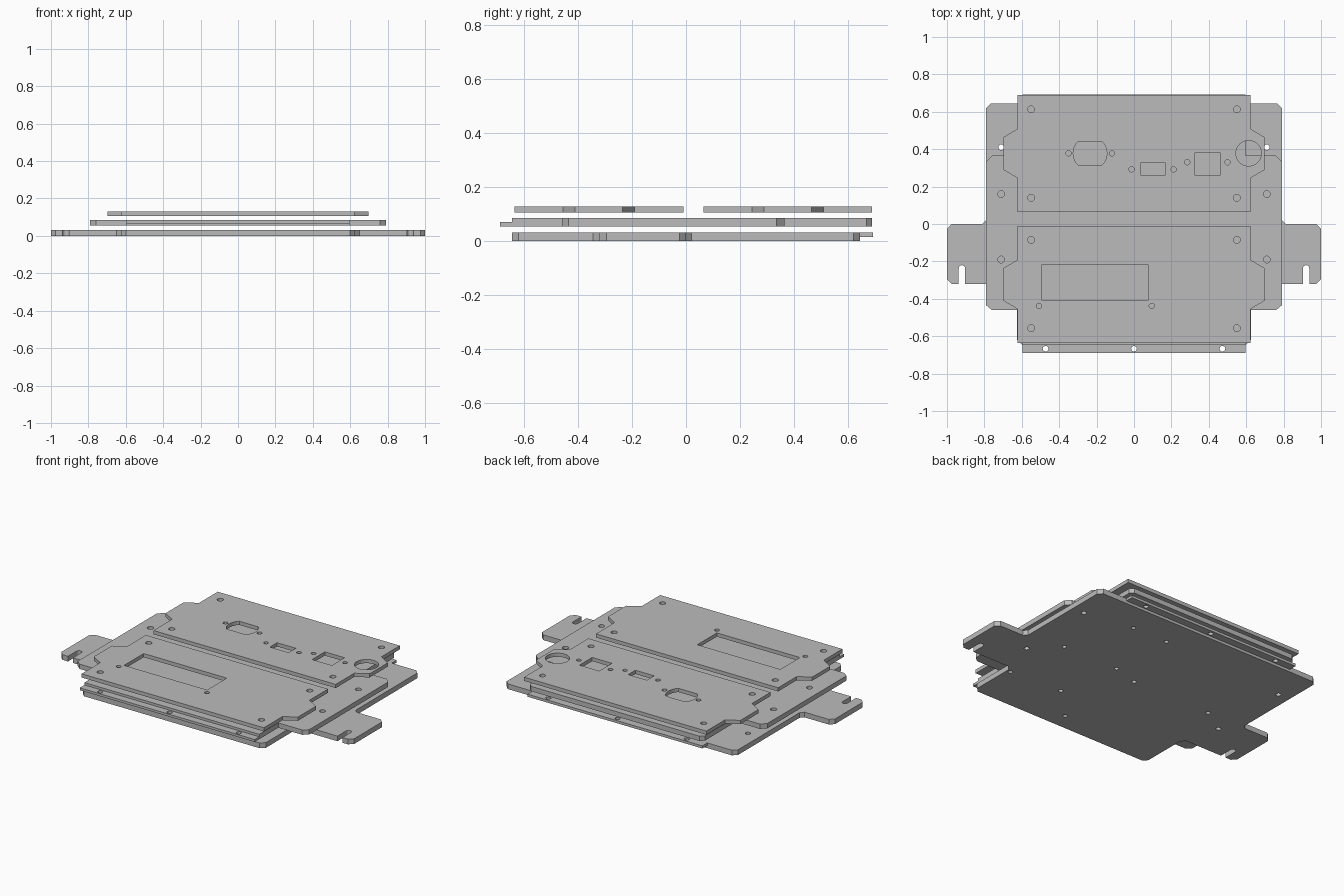
import bpy
import bmesh
from math import cos, sin, pi, radians

cube = bpy.data.objects.get("Cube")
if cube:
    bpy.data.objects.remove(cube, do_unlink=True)

steel = bpy.data.materials.new("plain grey")
steel.use_nodes = True
grey = (0.5, 0.5, 0.5, 1)
steel.diffuse_color = grey
steel.node_tree.nodes["Principled BSDF"].inputs["Base Color"].default_value = grey


def mirrored(half):
    """Close a right-hand half outline by mirroring it across x = 0."""
    return half + [(-x, y) for x, y in reversed(half)]


def rect(x0, x1, y0, y1):
    return [(x0, y0), (x1, y0), (x1, y1), (x0, y1)]


def circle(x, y, r=0.018, n=24):
    return [(x + r * cos(2 * pi * i / n), y + r * sin(2 * pi * i / n)) for i in range(n)]


def pair(x, y, r=0.018):
    return [circle(x, y, r), circle(-x, y, r)]


def plate(name, outline, holes, z0, z1):
    """Extrude a flat outline with cut-outs between two heights."""
    curve = bpy.data.curves.new(name, "CURVE")
    curve.dimensions = "2D"
    curve.fill_mode = "BOTH"
    curve.extrude = (z1 - z0) / 2
    for loop in [outline] + holes:
        spline = curve.splines.new("POLY")
        spline.points.add(len(loop) - 1)
        for point, (x, y) in zip(spline.points, loop):
            point.co = (x, y, 0, 1)
        spline.use_cyclic_u = True
    helper = bpy.data.objects.new(name + "_profile", curve)
    mesh = bpy.data.meshes.new_from_object(helper)
    bpy.data.objects.remove(helper)
    bpy.data.curves.remove(curve)
    bm = bmesh.new()
    bm.from_mesh(mesh)
    bmesh.ops.remove_doubles(bm, verts=bm.verts, dist=0.0001)
    bmesh.ops.translate(bm, verts=bm.verts, vec=(0, 0, (z0 + z1) / 2))
    bmesh.ops.dissolve_limit(bm, angle_limit=radians(1), verts=bm.verts, edges=bm.edges)
    bmesh.ops.triangulate(bm, faces=[f for f in bm.faces if len(f.verts) > 4])
    bmesh.ops.recalc_face_normals(bm, faces=bm.faces)
    for f in bm.faces:
        f.smooth = False
    bm.to_mesh(mesh)
    bm.free()
    mesh.name = name
    mesh.materials.clear()
    mesh.materials.append(steel)
    obj = bpy.data.objects.new(name, mesh)
    bpy.context.collection.objects.link(obj)
    return obj


# Base plate with slotted side wings
slot = [(0.92 + 0.017 * cos(pi * i / 8), -0.237 + 0.017 * sin(pi * i / 8)) for i in range(9)]
base = [(0.765, 0.645), (0.79, 0.62), (0.79, 0.02), (0.81, 0), (0.975, 0), (1, -0.025),
        (1, -0.295), (0.975, -0.32), (0.937, -0.32)] + slot + [
        (0.903, -0.32), (0.65, -0.32), (0.625, -0.345), (0.625, -0.62), (0.6, -0.645)]
base_holes = pair(0.71, 0.41, 0.015) + pair(0.7, -0.1, 0.015)
for x, y in [(0, 0), (0.17, 0.05), (0.55, 0.05), (-0.54, 0), (0.6, -0.36), (0.25, -0.34),
             (0.05, -0.54), (0.39, 0.46), (0.15, 0.46)]:
    base_holes.append(circle(x, y, 0.013))
plate("base_plate", mirrored(base), base_holes, 0, 0.032)

# Middle plate
middle = [(0.575, 0.69), (0.597, 0.668), (0.597, 0.365), (0.76, 0.365), (0.79, 0.335),
          (0.79, -0.435), (0.76, -0.46), (0.597, -0.46), (0.597, -0.645)]
plate("middle_plate", mirrored(middle), pair(0.71, 0.16) + pair(0.71, -0.19), 0.055, 0.085)

# Half-thickness lips along opposite edges
for name, y0, y1, z0, z1 in [("base_rear_lip", 0.645, 0.693, 0.016, 0.032),
                             ("middle_front_lip", -0.69, -0.645, 0.055, 0.07)]:
    yc = 0.667 if y0 > 0 else -0.667
    plate(name, rect(-0.597, 0.597, y0, y1),
          [circle(x, yc, 0.015) for x in (-0.473, 0, 0.473)], z0, z1)


def cover_outline(yc):
    """Cover panel with a chamfered tab on each side."""
    return mirrored([(0.622, yc + 0.313), (0.622, yc + 0.132), (0.697, yc + 0.088),
                     (0.697, yc - 0.088), (0.622, yc - 0.132), (0.622, yc - 0.313)])


# Rear cover with connector cut-outs
oval = [(-0.235 + x, 0.378 + max(-0.062, min(0.062, y))) for x, y in circle(0, 0, 0.09, 48)
        if abs(y) < 0.068]
rear_holes = pair(0.55, 0.613) + pair(0.55, 0.14)
rear_holes += [circle(x, y, 0.014) for x, y in
               [(-0.35, 0.378), (-0.118, 0.378), (-0.013, 0.292), (0.212, 0.292),
                (0.285, 0.33), (0.5, 0.33)]]
rear_holes += [oval, rect(0.037, 0.165, 0.258, 0.328), rect(0.325, 0.46, 0.258, 0.382),
               circle(0.613, 0.378, 0.068, 40)]
plate("rear_cover", cover_outline(0.377), rear_holes, 0.106, 0.129)

# Front cover with display window
front_holes = pair(0.55, -0.085) + pair(0.55, -0.557)
front_holes += [circle(-0.508, -0.438, 0.014), circle(0.095, -0.438, 0.014),
                rect(-0.492, 0.075, -0.408, -0.217)]
plate("front_cover", cover_outline(-0.323), front_holes, 0.106, 0.129)
